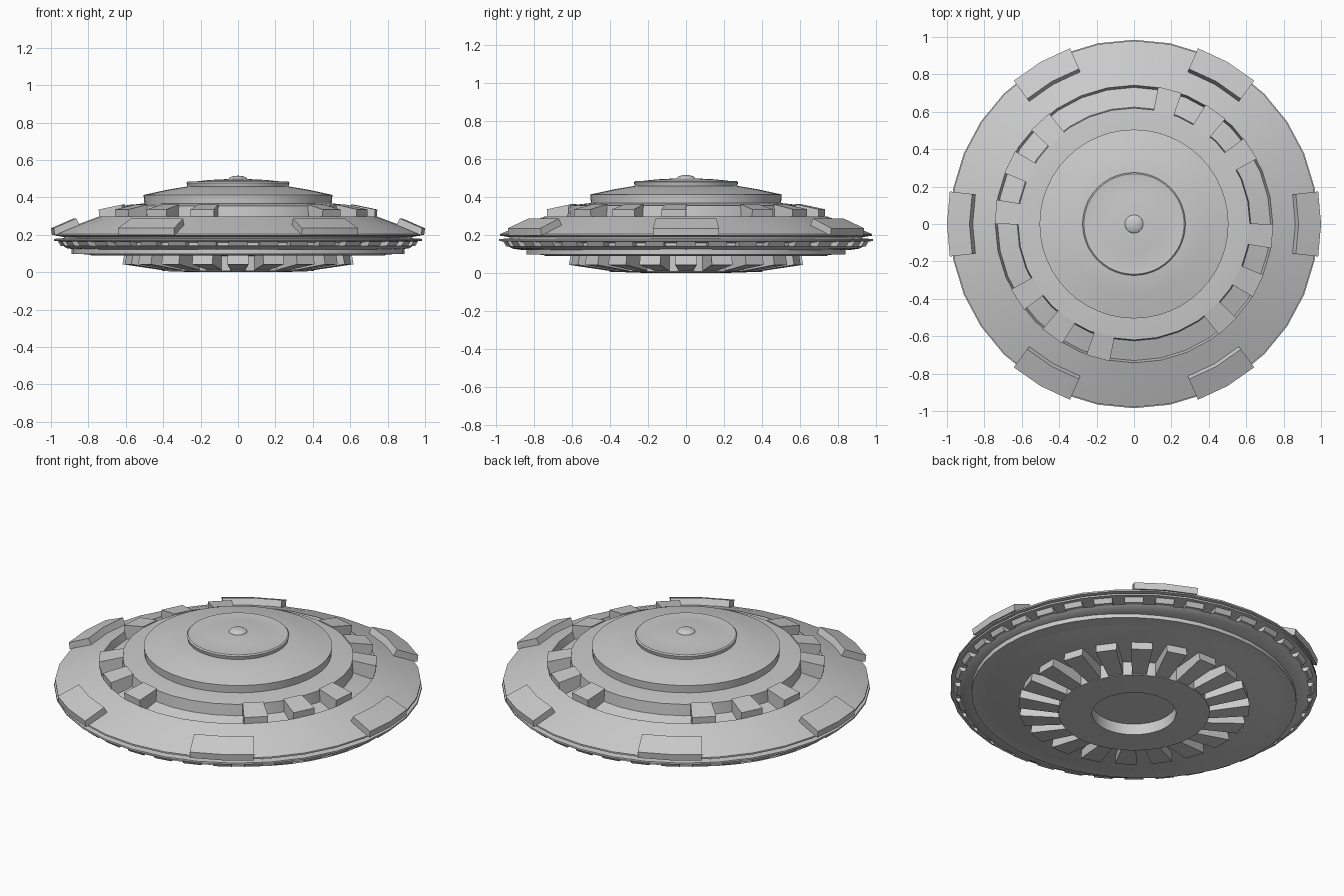
import bpy, bmesh
from math import sin, cos, pi, radians

if "Cube" in bpy.data.objects:
    bpy.data.objects.remove(bpy.data.objects["Cube"])


def finish(name, bm):
    bmesh.ops.remove_doubles(bm, verts=bm.verts, dist=1e-5)
    bmesh.ops.recalc_face_normals(bm, faces=bm.faces)
    me = bpy.data.meshes.new(name)
    bm.to_mesh(me)
    bm.free()
    ob = bpy.data.objects.new(name, me)
    bpy.context.collection.objects.link(ob)
    bpy.ops.object.select_all(action='DESELECT')
    ob.select_set(True)
    bpy.context.view_layer.objects.active = ob
    bpy.ops.object.shade_smooth_by_angle(angle=radians(20))
    return ob


def lathe(name, profile, sides=32, scale=(1, 1)):
    """Revolve (radius, z) points; the first and last may touch the axis."""
    bm = bmesh.new()
    rings = []
    for i in range(sides):
        a = 2 * pi * i / sides
        rings.append([bm.verts.new((r * cos(a) * scale[0], r * sin(a) * scale[1], z))
                      for r, z in profile])
    for i in range(sides):
        p, q = rings[i], rings[(i + 1) % sides]
        for j in range(len(profile) - 1):
            if profile[j][0] == 0:
                bm.faces.new((p[j], p[j + 1], q[j + 1]))
            elif profile[j + 1][0] == 0:
                bm.faces.new((p[j], p[j + 1], q[j]))
            else:
                bm.faces.new((p[j], p[j + 1], q[j + 1], q[j]))
    return finish(name, bm)


def blocks(name, section, angles, segs=1):
    """Ring of blocks; section points are (radius, z, half angle in degrees)."""
    bm = bmesh.new()
    n = len(section)
    for ang in angles:
        slices = []
        for s in range(segs + 1):
            t = -1 + 2 * s / segs
            slices.append([bm.verts.new((r * cos(radians(ang + t * h)),
                                         r * sin(radians(ang + t * h)), z))
                           for r, z, h in section])
        for p, q in zip(slices, slices[1:]):
            for j in range(n):
                k = (j + 1) % n
                bm.faces.new((p[j], p[k], q[k], q[j]))
        bm.faces.new(slices[0])
        bm.faces.new(slices[-1][::-1])
    return finish(name, bm)


# main saucer: raised core, groove, sloping top, undercut double rim
lathe("saucer_hull", [
    (0, .36), (.50, .368), (.62, .355), (.625, .29), (.73, .255), (.742, .298),
    (.87, .25), (.98, .205), (.98, .196), (.93, .188), (.93, .182), (.985, .178),
    (.985, .168), (.94, .163), (.90, .158), (.90, .142), (.935, .138),
    (.915, .128), (.86, .12), (0, .12)])

# stepped upper deck
lathe("upper_deck", [(0, .36), (.50, .36), (.505, .413), (.38, .44), (.28, .457), (0, .457)], 48)

# cap with thin lip and small dome
lathe("cap", [(0, .44), (.265, .44), (.275, .478), (.268, .484), (.255, .482),
              (.15, .493), (.05, .498), (0, .498)], 48)
lathe("cap_dome", [(0, .49), (.05, .49)] +
      [(.05 * cos(i * pi / 8), .496 + .02 * sin(i * pi / 8)) for i in range(4)] + [(0, .516)], 24)

# raised pads in the groove, repeated on the opposite side
half = [-5, -26.5, -47.5, -105, -126, -147]
blocks("groove_pads", [(.615, .26, 5.2), (.74, .26, 5), (.745, .335, 5), (.615, .362, 5.2)],
       half + [a + 180 for a in half])

# six armour plates on the rim
blocks("rim_plates", [(.875, .235, 10.5), (.995, .198, 10), (1.0, .235, 10), (.88, .287, 10.5),
                      (.862, .252, 10.5)], range(0, 360, 60), 2)

# small blocks between the rim edges
blocks("rim_blocks", [(.88, .14, 3), (.95, .14, 3), (.965, .165, 3), (.88, .165, 3)],
       range(0, 360, 10))

# flat underside, slightly wider from side to side
lathe("belly_plate", [(0, .125), (.89, .125), (.89, .098), (.80, .095), (.785, .09), (0, .085)],
      48, (1, .945))

# bottom hub with round recess
lathe("bottom_hub", [(0, .1), (.405, .1), (.405, .006), (.225, 0), (.225, .065), (0, .065)], 48)

# radial fins around the hub
blocks("radial_fins", [(.39, .1, 5.6), (.61, .1, 5.3), (.62, .042, 5.3), (.39, .008, 5.6)],
       range(0, 360, 18))
